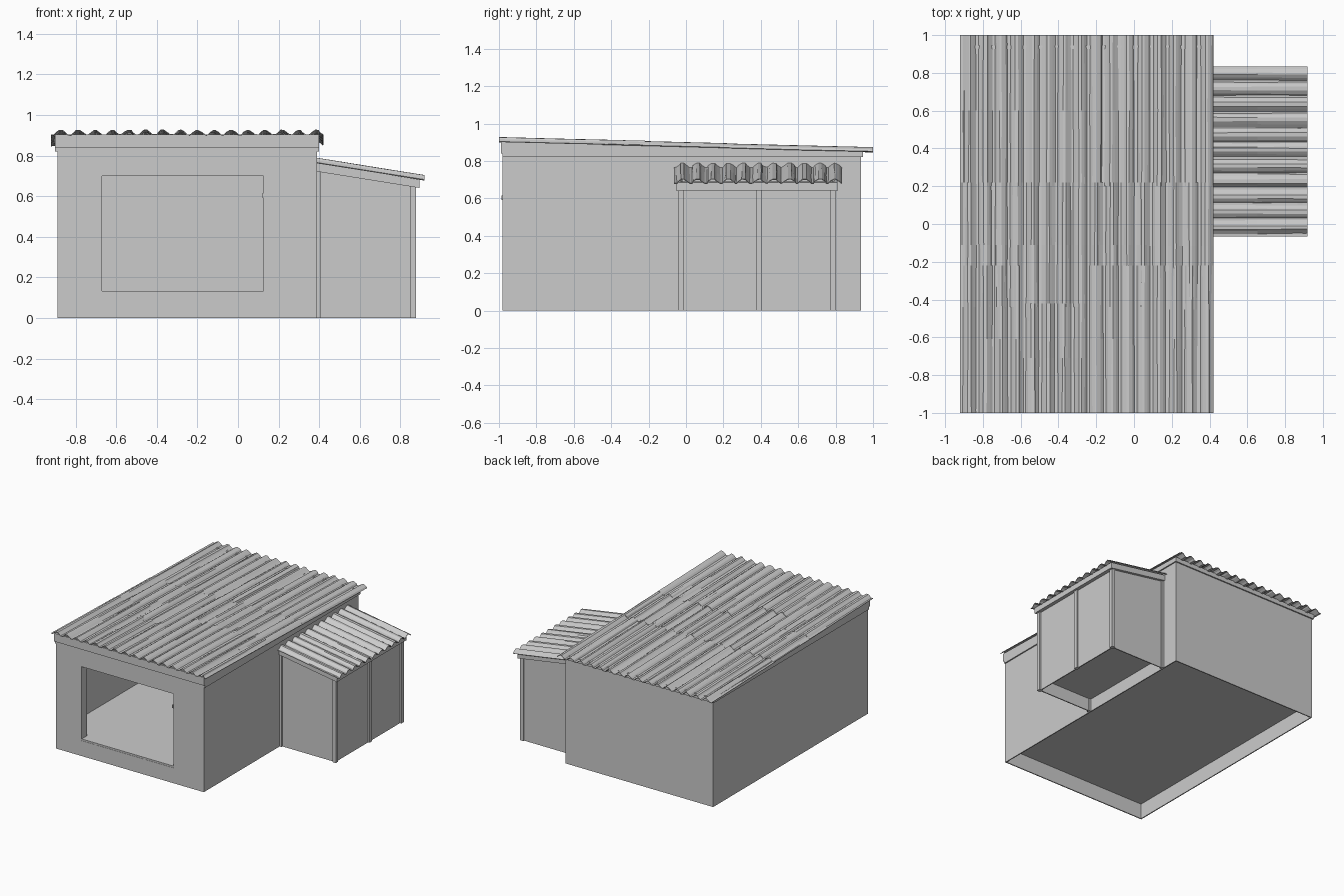
import bpy
import math
import random

random.seed(4)
cube = bpy.data.objects.get("Cube")
if cube:
    bpy.data.objects.remove(cube, do_unlink=True)

GREY = (0.6, 0.6, 0.6, 1.0)
mat = bpy.data.materials.new("plain grey")
mat.diffuse_color = GREY
mat.use_nodes = True
mat.node_tree.nodes["Principled BSDF"].inputs["Base Color"].default_value = GREY


def mesh_object(name, verts, faces, thickness=0):
    me = bpy.data.meshes.new(name)
    me.from_pydata(verts, [], faces)
    me.materials.append(mat)
    ob = bpy.data.objects.new(name, me)
    bpy.context.collection.objects.link(ob)
    if thickness:
        mod = ob.modifiers.new("thickness", "SOLIDIFY")
        mod.thickness = thickness
        mod.offset = -1
    return ob


def block(name, x0, x1, y0, y1, z0, z1):
    """Box whose bottom and top may be numbers or functions of (x, y)."""
    def height(z, x, y):
        return z(x, y) if callable(z) else z
    plan = [(x0, y0), (x1, y0), (x1, y1), (x0, y1)]
    verts = [(x, y, height(z, x, y)) for z in (z0, z1) for x, y in plan]
    faces = [(3, 2, 1, 0), (4, 5, 6, 7)]
    faces += [(i, (i + 1) % 4, (i + 1) % 4 + 4, i + 4) for i in range(4)]
    return mesh_object(name, verts, faces)


def corrugated(name, length, across, waves, amp, place):
    """Corrugated sheet; place(along, across, height) gives the position."""
    steps = waves * 6
    profile = [0.0, 0.55, 1.0, 1.0, 0.55, 0.0]
    rows = 3
    verts = []
    offsets = [random.uniform(-0.004, 0.004) for _ in range(steps + 1)]
    for r in range(rows):
        a = length[0] + (length[1] - length[0]) * r / (rows - 1)
        for s in range(steps + 1):
            c = across[0] + (across[1] - across[0]) * s / steps
            if 0 < s < steps:
                c += offsets[s] + random.uniform(-0.002, 0.002)
            h = amp * (profile[s % 6] - 1) + random.uniform(-0.001, 0.001)
            verts.append(place(a, c, h))
    n = steps + 1
    faces = [(r * n + s, r * n + s + 1, (r + 1) * n + s + 1, (r + 1) * n + s)
             for r in range(rows - 1) for s in range(steps)]
    return mesh_object(name, verts, faces, 0.004)


# Heights of the roof crests
def main_top(x, y):
    return 0.922 - 0.025 * (y + 1)


def annex_top(x, y):
    return 0.785 - 0.16 * (x - 0.385)


def below(fn, d):
    return lambda x, y: fn(x, y) - d


# Main room: thin walls, open underneath, with a raised floor
X0, X1, Y0, Y1, T = -0.89, 0.39, -0.98, 0.935, 0.008
wall_top = below(main_top, 0.02)
block("left_wall", X0, X0 + T, Y0 + T, Y1 - T, 0, wall_top)
block("right_wall", X1 - T, X1, Y0 + T, Y1 - T, 0, wall_top)
block("back_wall", X0, X1, Y1 - T, Y1, 0, wall_top)
block("floor", X0 + T, X1 - T, Y0 + T, Y1 - T, 0.12, 0.13)

# Front wall framing the large window opening
WX0, WX1, WZ0, WZ1 = -0.67, 0.125, 0.12, 0.70
top = wall_top(0, Y0)
outer = [(X0, Y0, 0), (X1, Y0, 0), (X1, Y0, top), (X0, Y0, top)]
inner = [(WX0, Y0, WZ0), (WX1, Y0, WZ0), (WX1, Y0, WZ1), (WX0, Y0, WZ1)]
mesh_object("front_wall", outer + inner,
            [(i, (i + 1) % 4, (i + 1) % 4 + 4, i + 4) for i in range(4)], T)

# Window lining, sill and latch
D = Y0 + 0.07
block("window_jamb_left", WX1, WX1 + 0.01, Y0 + T, D, WZ0, WZ1)
block("window_jamb_right", WX0 - 0.01, WX0, Y0 + T, D, WZ0, WZ1)
block("window_head", WX0, WX1, Y0 + T, D, WZ1, WZ1 + 0.01)
block("window_sill", WX0, WX1, Y0 + 0.002, D, WZ0, 0.133)
block("window_latch", WX1 - 0.005, WX1 + 0.004, Y0 - 0.006, Y0 + 0.01, 0.59, 0.615)

# Fascia boards beneath the main roof
f_top = below(main_top, 0.018)
block("front_fascia", X0 - 0.01, X1 + 0.01, Y0 - 0.01, Y0, 0.84, f_top)
block("back_fascia", X0 - 0.01, X1 + 0.01, Y1, Y1 + 0.01, 0.82, f_top)
for name, x in (("left_fascia", X0 - 0.01), ("right_fascia", X1)):
    block(name, x, x + 0.01, Y0, Y1, 0.82, f_top)

# Main roof: three overlapping rows of corrugated sheets, four sheets per row
edges = [-0.92, -0.585, -0.25, 0.085, 0.42]
rows = [(0.20, 1.0, 0.0), (-0.44, 0.22, 0.002), (-1.0, -0.42, 0.004)]
for r, (ya, yb, lift) in enumerate(rows):
    for c in range(4):
        low = ya if r == 2 else ya - random.choice([0, 0, 0.012])
        high = yb if r == 0 else yb + random.choice([0, 0, 0.14 if r == 1 else 0.2])
        up = lift + 0.001 * (c % 2)
        corrugated(f"roof_sheet_{r + 1}_{c + 1}", (high, low),
                   (edges[c + 1], edges[c]), 4, 0.022,
                   lambda a, w, h, up=up: (w, a, main_top(w, a) + h + up))

# Annex: panels between posts, open underneath, with a raised floor
AX, AY0, AY1 = 0.865, -0.03, 0.79
a_wall = below(annex_top, 0.03)
block("annex_front_panel", X1, AX, AY0, AY0 + T, 0, a_wall)
block("annex_back_panel", X1, AX, AY1 - T, AY1, 0, a_wall)
block("annex_side_panel", AX - T, AX, AY0 + T, AY1 - T, 0, a_wall)
block("annex_floor", X1, AX - T, AY0 + T, AY1 - T, 0.10, 0.11)

# Annex posts
for i, y in enumerate((-0.042, 0.375, 0.77)):
    block(f"annex_post_{i + 1}", 0.85, 0.877, y, y + 0.03, 0, 0.66)
for name, y in (("front", -0.042), ("back", 0.775)):
    block(f"annex_inner_post_{name}", X1, 0.408, y, y + 0.025, 0, 0.74)

# Annex fascia boards
a_low, a_high = below(annex_top, 0.063), below(annex_top, 0.018)
block("annex_front_fascia", X1, 0.893, -0.05, AY0, a_low, a_high)
block("annex_back_fascia", X1, 0.893, AY1, 0.81, a_low, a_high)
block("annex_side_fascia", AX, 0.893, AY0, AY1, 0.643, a_high)

# Annex roof: corrugated sheet sloping away from the main room
corrugated("annex_roof", (0.388, 0.918), (0.83, -0.065), 11, 0.022,
           lambda a, w, h: (a, w, annex_top(a, w) + h)).data.flip_normals()
